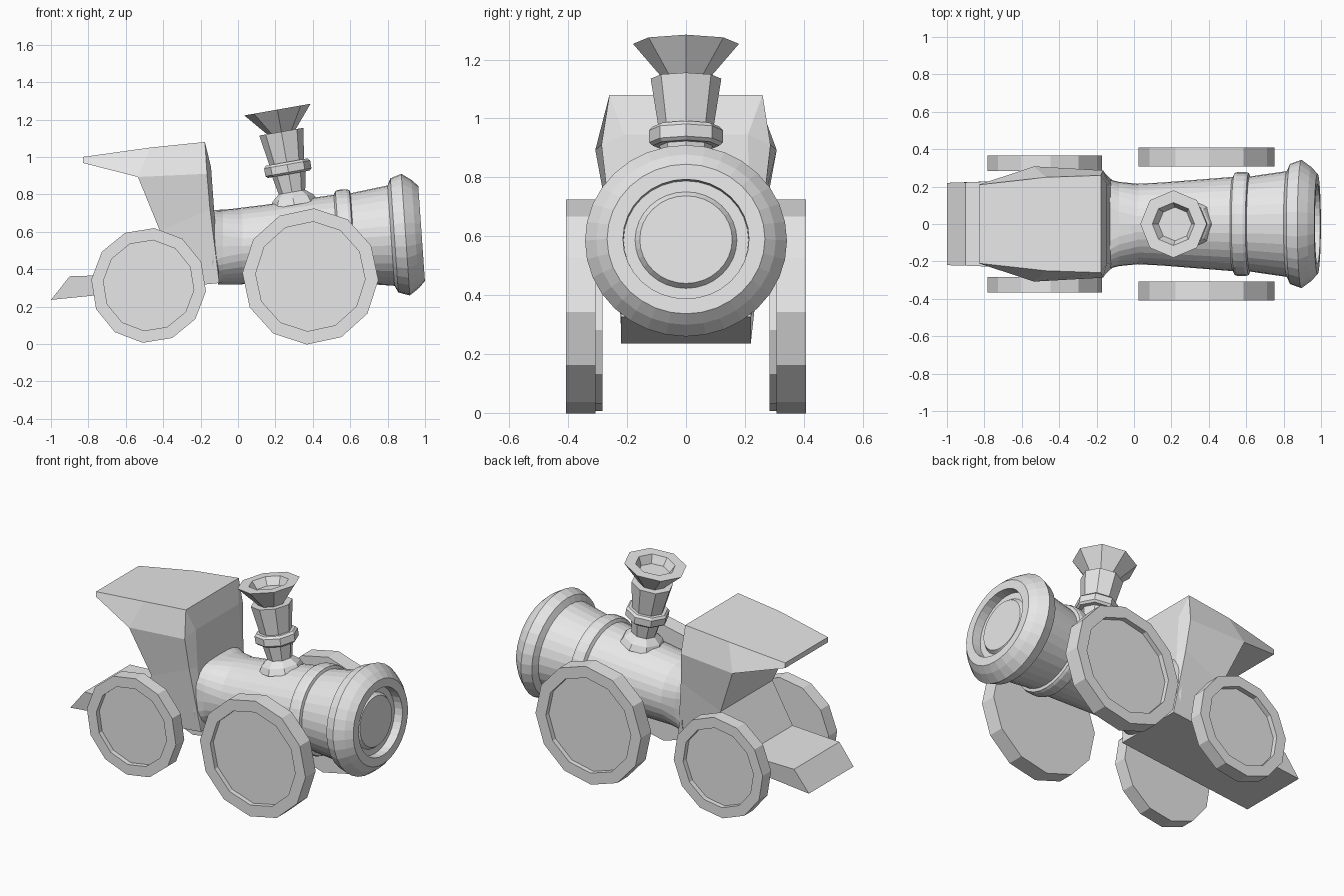
import bpy, bmesh, math
from mathutils import Matrix, Vector

if "Cube" in bpy.data.objects:
    bpy.data.objects.remove(bpy.data.objects["Cube"])

grey = bpy.data.materials.new("plain_grey")
grey.diffuse_color = (0.8, 0.8, 0.8, 1)
grey.use_nodes = True
grey.node_tree.nodes["Principled BSDF"].inputs["Base Color"].default_value = grey.diffuse_color


def finish(name, bm):
    bmesh.ops.recalc_face_normals(bm, faces=bm.faces)
    me = bpy.data.meshes.new(name)
    bm.to_mesh(me)
    bm.free()
    me.materials.append(grey)
    ob = bpy.data.objects.new(name, me)
    bpy.context.collection.objects.link(ob)
    return ob


def skin(name, rings):
    """Bridge rings of points in order and cap both ends."""
    bm = bmesh.new()
    rings = [[bm.verts.new(p) for p in ring] for ring in rings]
    n = len(rings[0])
    for lo, hi in zip(rings, rings[1:]):
        for i in range(n):
            j = (i + 1) % n
            bm.faces.new((lo[i], lo[j], hi[j], hi[i]))
    bm.faces.new(rings[0])
    bm.faces.new(rings[-1])
    return finish(name, bm)


def lathe(name, profile, sides, matrix, offset=0.0):
    """Spin (height, radius) rings round local z."""
    angles = [offset + 2 * math.pi * i / sides for i in range(sides)]
    return skin(name, [[matrix @ Vector((r * math.cos(a), r * math.sin(a), t))
                        for a in angles] for t, r in profile])


# Boiler: slightly tilted barrel with band, front flange and recessed door
tilt = math.radians(86)
boiler_mat = (Matrix.Translation((0, 0, 0.522)) @ Matrix.Rotation(tilt, 4, 'Y')
              @ Matrix.Diagonal((0.95, 1, 1, 1)))
lathe("boiler", [
    (-0.12, 0.205), (0.0, 0.214), (0.15, 0.222), (0.53, 0.252),
    (0.54, 0.272), (0.555, 0.278), (0.60, 0.278), (0.615, 0.272), (0.62, 0.254),
    (0.82, 0.283), (0.838, 0.322), (0.898, 0.343), (0.95, 0.305), (0.984, 0.268),
    (0.984, 0.214), (0.93, 0.212), (0.93, 0.173), (0.952, 0.157)], 32, boiler_mat)


# Collar: blends the squared cab front into the round barrel
def blend_ring(x, z, half_y, half_z, power):
    ring = []
    for i in range(32):
        a = 2 * math.pi * i / 32
        c, s = math.cos(a), math.sin(a)
        ring.append((x, half_y * math.copysign(abs(c) ** power, c),
                     z + half_z * math.copysign(abs(s) ** power, s)))
    return ring


skin("boiler_collar", [blend_ring(-0.14, 0.522, 0.24, 0.195, 0.55),
                       blend_ring(-0.08, 0.522, 0.225, 0.196, 0.75),
                       blend_ring(0.03, 0.525, 0.214, 0.203, 1.0)])

# Chimney: octagonal, leaning back, with collar and flared top
lathe("chimney", [
    (-0.20, 0.13), (-0.163, 0.112), (-0.13, 0.072), (-0.033, 0.09), (-0.033, 0.113),
    (-0.022, 0.125), (0.020, 0.125), (0.033, 0.113), (0.033, 0.094), (0.198, 0.12),
    (0.198, 0.078), (0.318, 0.18), (0.318, 0.115), (0.27, 0.09)], 8,
    Matrix.Translation((0.266, 0, 0.94)) @ Matrix.Rotation(math.radians(-10), 4, 'Y'))


# Wheels: twelve-sided discs with a recessed outer face
def wheel(name, x, z, radius, inner, y0, width, turn):
    profile = [(0, radius), (width, radius), (width, inner), (width - 0.03, inner)]
    for side, label in ((1, "left"), (-1, "right")):
        m = (Matrix.Diagonal((1, side, 1, 1)) @ Matrix.Translation((x, y0, z))
             @ Matrix.Rotation(math.radians(-90), 4, 'X'))
        lathe(name + "_" + label, profile, 12, m, math.radians(turn))


wheel("front_wheel", 0.387, 0.361, 0.364, 0.293, 0.308, 0.10, 3)
wheel("rear_wheel", -0.478, 0.313, 0.308, 0.243, 0.283, 0.083, 5.8)

# Cab: side points (x, z, half width), mirrored across y
pts = {
    "roof_tip": (-0.83, 1.0, 0.21), "roof_mid": (-0.47, 1.05, 0.25),
    "roof_front": (-0.177, 1.08, 0.26), "tip_under": (-0.83, 0.968, 0.21),
    "eave": (-0.535, 0.893, 0.308), "side_front": (-0.166, 0.91, 0.287),
    "bow_top": (-0.144, 0.945, 0.21), "side_low": (-0.15, 0.72, 0.265),
    "bow_low": (-0.128, 0.72, 0.215), "floor_front": (-0.10, 0.326, 0.22),
    "tail_end": (-1.0, 0.236, 0.22), "tail_top": (-0.9, 0.362, 0.223),
    "step": (-0.57, 0.372, 0.235), "back": (-0.417, 0.604, 0.255),
}
loop = ["tip_under", "roof_tip", "roof_mid", "roof_front", "bow_top", "bow_low",
        "floor_front", "tail_end", "tail_top", "step", "back", "eave"]
side_faces = [
    ("tip_under", "roof_tip", "roof_mid", "eave"),
    ("roof_mid", "roof_front", "side_front", "eave"),
    ("roof_front", "bow_top", "side_front"),
    ("side_front", "bow_top", "bow_low", "side_low"),
    ("side_low", "bow_low", "floor_front"),
    ("eave", "side_front", "side_low", "back"),
    ("back", "side_low", "floor_front", "step"),
    ("step", "floor_front", "tail_end", "tail_top"),
]
bm = bmesh.new()
left = {k: bm.verts.new((x, w, z)) for k, (x, z, w) in pts.items()}
right = {k: bm.verts.new((x, -w, z)) for k, (x, z, w) in pts.items()}
for face in side_faces:
    bm.faces.new([left[k] for k in face])
    bm.faces.new([right[k] for k in reversed(face)])
for a, b in zip(loop, loop[1:] + loop[:1]):
    bm.faces.new((left[a], right[a], right[b], left[b]))
finish("cab", bm)
